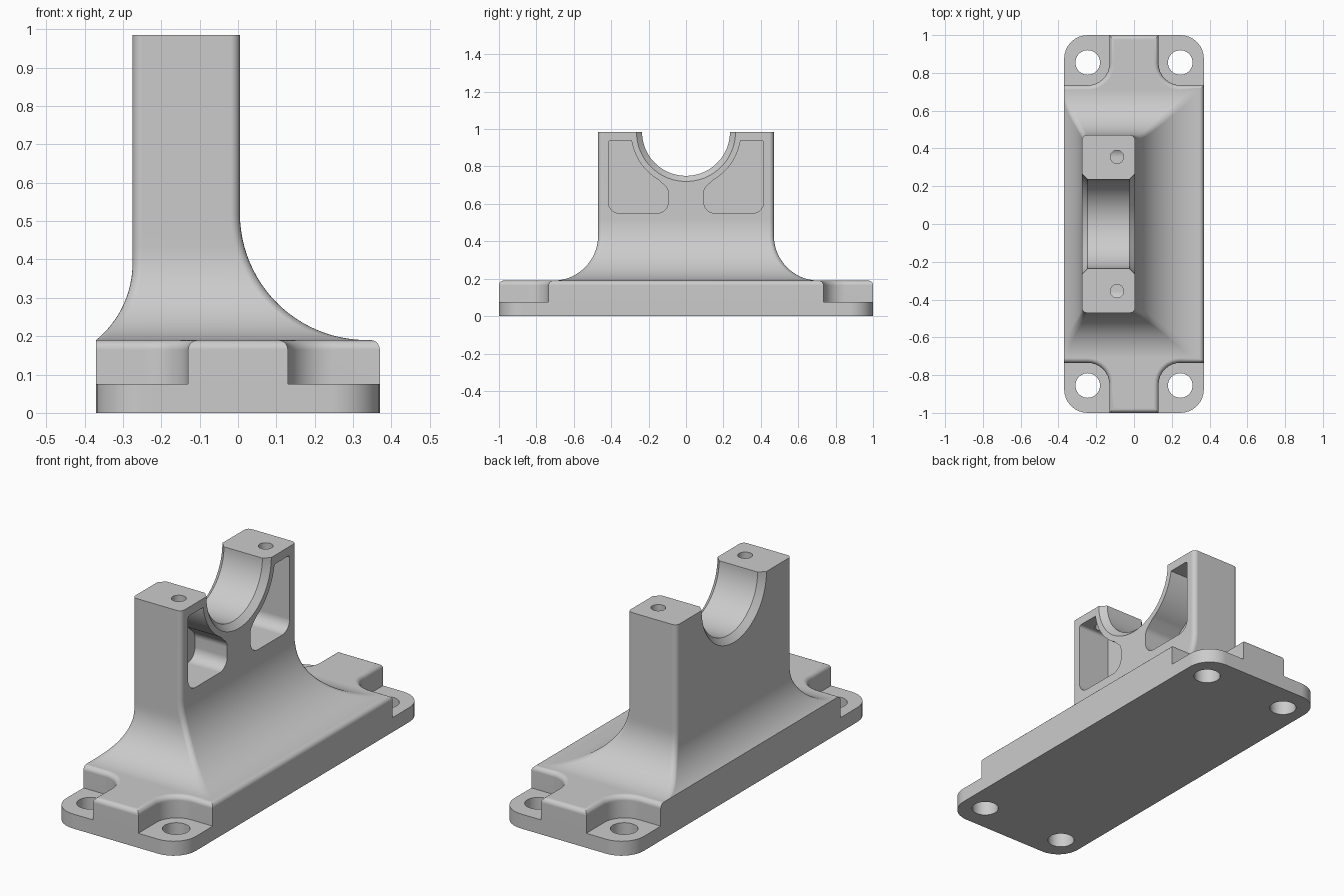
import bpy, bmesh, math
from mathutils import Vector

if "Cube" in bpy.data.objects:
    bpy.data.objects.remove(bpy.data.objects["Cube"], do_unlink=True)

grey = bpy.data.materials.new("plain grey")
grey.use_nodes = True
grey.diffuse_color = (0.6, 0.6, 0.6, 1)
grey.node_tree.nodes["Principled BSDF"].inputs["Base Color"].default_value = (0.6, 0.6, 0.6, 1)

W, PLATE_Z, BASE_Z, TOP = 0.37, 0.075, 0.19, 0.985
BORE = 0.235


def rounded(corners, steps=8):
    """2D outline with an arc of the given radius at each (a, b, r) corner."""
    out = []
    for i, (a, b, r) in enumerate(corners):
        p = Vector((a, b))
        if r == 0:
            out.append(p)
            continue
        u = (Vector(corners[i - 1][:2]) - p).normalized()
        v = (Vector(corners[(i + 1) % len(corners)][:2]) - p).normalized()
        half_angle = u.angle(v) / 2
        d = r / math.tan(half_angle)
        c = p + (u + v).normalized() * r / math.sin(half_angle)
        s, e = (p + u * d - c).normalized(), (p + v * d - c).normalized()
        out += [c + s.slerp(e, k / steps).normalized() * r for k in range(steps + 1)]
    return out


def loft(name, rings, bevel=None):
    """Closed solid through rings of equal length."""
    bm = bmesh.new()
    loops = [[bm.verts.new(p) for p in ring] for ring in rings]
    n = len(loops[0])
    for lo, hi in zip(loops, loops[1:]):
        for i in range(n):
            j = (i + 1) % n
            bm.faces.new((lo[i], lo[j], hi[j], hi[i]))
    bm.faces.new(loops[0][::-1])
    bm.faces.new(loops[-1])
    bmesh.ops.recalc_face_normals(bm, faces=bm.faces)
    if bevel:
        edges = [e for e in bm.edges if bevel(e)]
        bmesh.ops.bevel(bm, geom=edges, offset=0.025, segments=5,
                        profile=0.5, affect='EDGES')
    mesh = bpy.data.meshes.new(name)
    bm.to_mesh(mesh)
    bm.free()
    obj = bpy.data.objects.new(name, mesh)
    mesh.materials.append(grey)
    bpy.context.collection.objects.link(obj)
    return obj


def upright(name, outline, z0, z1, bevel=None):
    return loft(name, [[(p.x, p.y, z) for p in outline] for z in (z0, z1)], bevel)


def lathe(name, axis, centre, stations, n=40):
    """Round solid along X or Z from (position, radius) stations."""
    rings = []
    for t, r in stations:
        ring = []
        for k in range(n):
            a = math.tau * k / n
            c, s = r * math.cos(a), r * math.sin(a)
            ring.append((t, centre[0] + c, centre[1] + s) if axis == 'X'
                        else (centre[0] + c, centre[1] + s, t))
        rings.append(ring)
    return loft(name, rings)


def combine(target, tool, operation):
    tool.hide_render = True
    mod = target.modifiers.new(tool.name, 'BOOLEAN')
    mod.operation, mod.object, mod.solver = operation, tool, 'EXACT'
    bpy.context.view_layer.objects.active = target
    bpy.ops.object.modifier_apply(modifier=mod.name)
    bpy.data.objects.remove(tool, do_unlink=True)


# Mounting flange
bracket = upright("pillow_block", rounded(
    [(W, -1, .125), (W, 1, .125), (-W, 1, .125), (-W, -1, .125)]), 0, PLATE_Z)

# Raised base with a relief at each bolt corner
quarter = [(W, .735, 0), (.13, .735, .115), (.13, 1, 0)]
mirrored = [(-x, y, r) for x, y, r in quarter[::-1]]
half = quarter + mirrored
cross = rounded(half + [(-x, -y, r) for x, y, r in half])


def top_edge(e):
    a, b = (v.co for v in e.verts)
    at_top = min(a.z, b.z) > BASE_Z - .001
    return at_top and not (a.x < .01 - W and b.x < .01 - W)


base = upright("raised_base", cross, .03, BASE_Z, top_edge)
combine(bracket, base, 'UNION')


# Pillar with flared foot
def flare(z, z_start, radius):
    if z >= z_start:
        return 0
    return radius - math.sqrt(max(0, radius ** 2 - (z_start - z) ** 2))


def section(z, inset=0):
    right = .005 + flare(z, .52, .33)
    left = max(-.275 - flare(z, .39, .258), -W) + inset
    y = .47 + flare(z, .43, .24)
    pts = rounded([(right, -y, .025), (right, y, .025),
                   (left, y, .025), (left, -y, .025)], 5)
    return [(p.x, p.y, z) for p in pts]


rings = [[(x, y, .12) for x, y, z in section(BASE_Z, .01)]]
rings += [section(.52 - .33 * math.cos(math.pi / 2 * k / 24)) for k in range(25)]
rings.append(section(TOP))
combine(bracket, loft("pillar", rings), 'UNION')

# Half bore with chamfered rims
combine(bracket, lathe("bore", 'X', (0, TOP),
        [(-.315, .305), (-.245, BORE), (-.025, BORE), (.045, .305)], 96), 'DIFFERENCE')

# Pockets, bolt holes and cap screw holes
arc = [(.295 * math.sin(a), TOP - .295 * math.cos(a), 0)
       for a in (math.radians(30 + 51 * k / 14) for k in range(15))]
pocket = rounded([(.415, .94, .015), (.415, .55, .06), (.095, .55, .06),
                  (.095, .68, .05)] + arc)
for side in (-1, 1):
    cutter = loft("pocket", [[(x, side * p.x, p.y) for p in pocket] for x in (-.18, .1)])
    combine(bracket, cutter, 'DIFFERENCE')
    combine(bracket, lathe("screw_hole", 'Z', (-.09, side * .355),
            [(.85, .035), (1.05, .035)]), 'DIFFERENCE')
    for x in (-.245, .245):
        combine(bracket, lathe("bolt_hole", 'Z', (x, side * .855),
                [(-.05, .065), (.15, .065)]), 'DIFFERENCE')

# Smooth shading with crisp edges
bpy.ops.object.select_all(action='DESELECT')
bracket.select_set(True)
bpy.context.view_layer.objects.active = bracket
bpy.ops.object.shade_smooth_by_angle(angle=math.radians(30))
normals = bracket.modifiers.new("even_normals", 'WEIGHTED_NORMAL')
normals.keep_sharp = True
